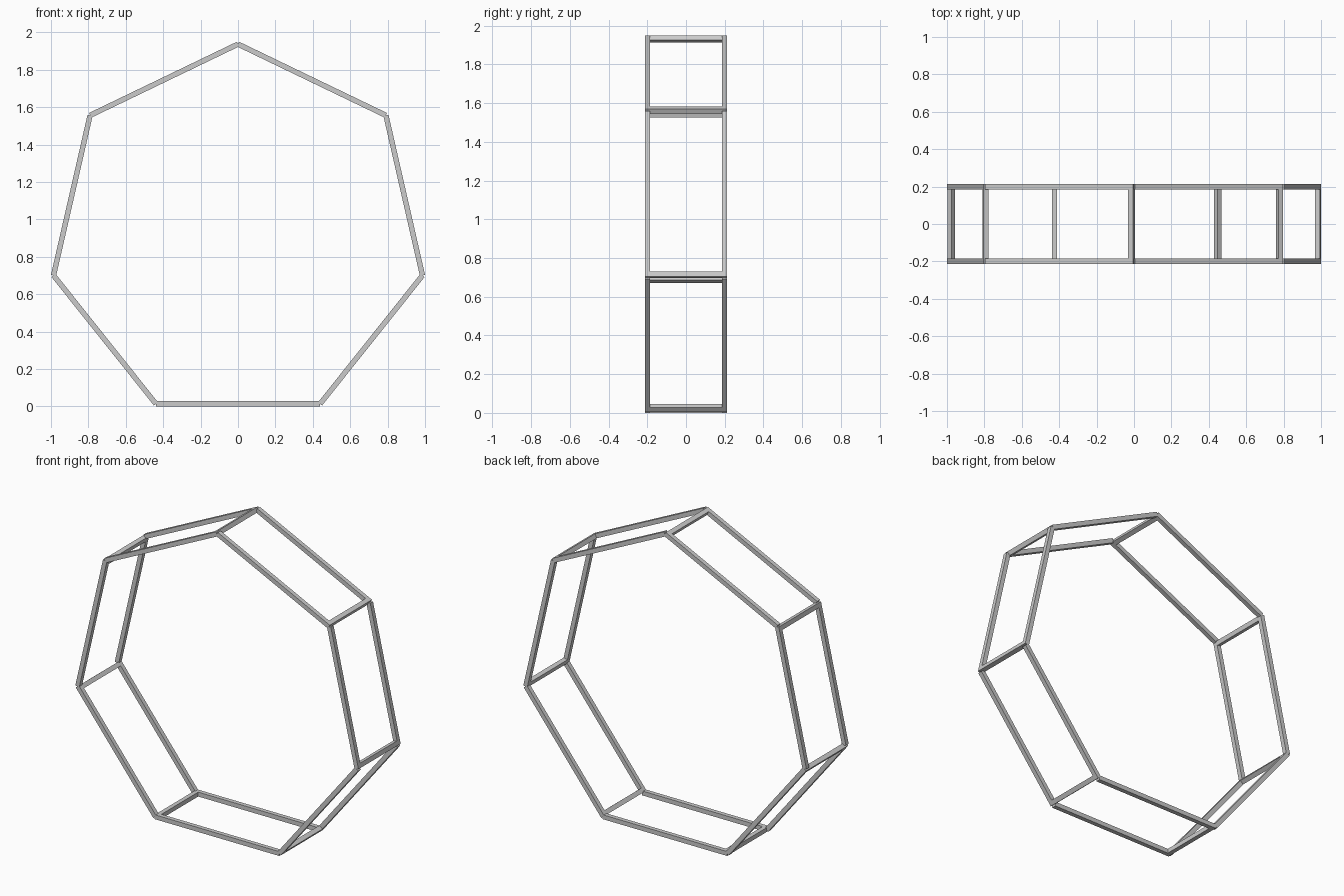
import bpy
from math import pi, sin, cos
from mathutils import Matrix

if "Cube" in bpy.data.objects:
    bpy.data.objects.remove(bpy.data.objects["Cube"])

N = 7            # sides of the frame
T = 0.028        # bar thickness
R = 1.0257 - T / 2   # centre-line radius
Y = 0.199        # distance of each ring from the middle
SIDE = 2 * R * sin(pi / N)
APOTHEM = R * cos(pi / N)
CENTRE_Z = APOTHEM + T / 2


def bar(name, size, offset, angle):
    """Box placed on the bottom side, then turned clockwise round the centre."""
    bpy.ops.mesh.primitive_cube_add(size=1)
    ob = bpy.context.object
    ob.name = name
    ob.data.transform(Matrix.Translation(offset) @ Matrix.Diagonal((*size, 1)))
    ob.location.z = CENTRE_Z
    ob.rotation_euler.y = angle
    return ob


for i in range(N):
    a = 2 * pi * i / N
    # side bars of the front and back rings
    bar(f"front_ring_bar_{i}", (SIDE, T, T), (0, -Y, -APOTHEM), a)
    bar(f"back_ring_bar_{i}", (SIDE, T, T), (0, Y, -APOTHEM), a)
    # cross bar at the clockwise end of the side
    bar(f"cross_bar_{i}", (T, 2 * Y - T, T), (-SIDE / 2 + T / 2, 0, -APOTHEM), a)
